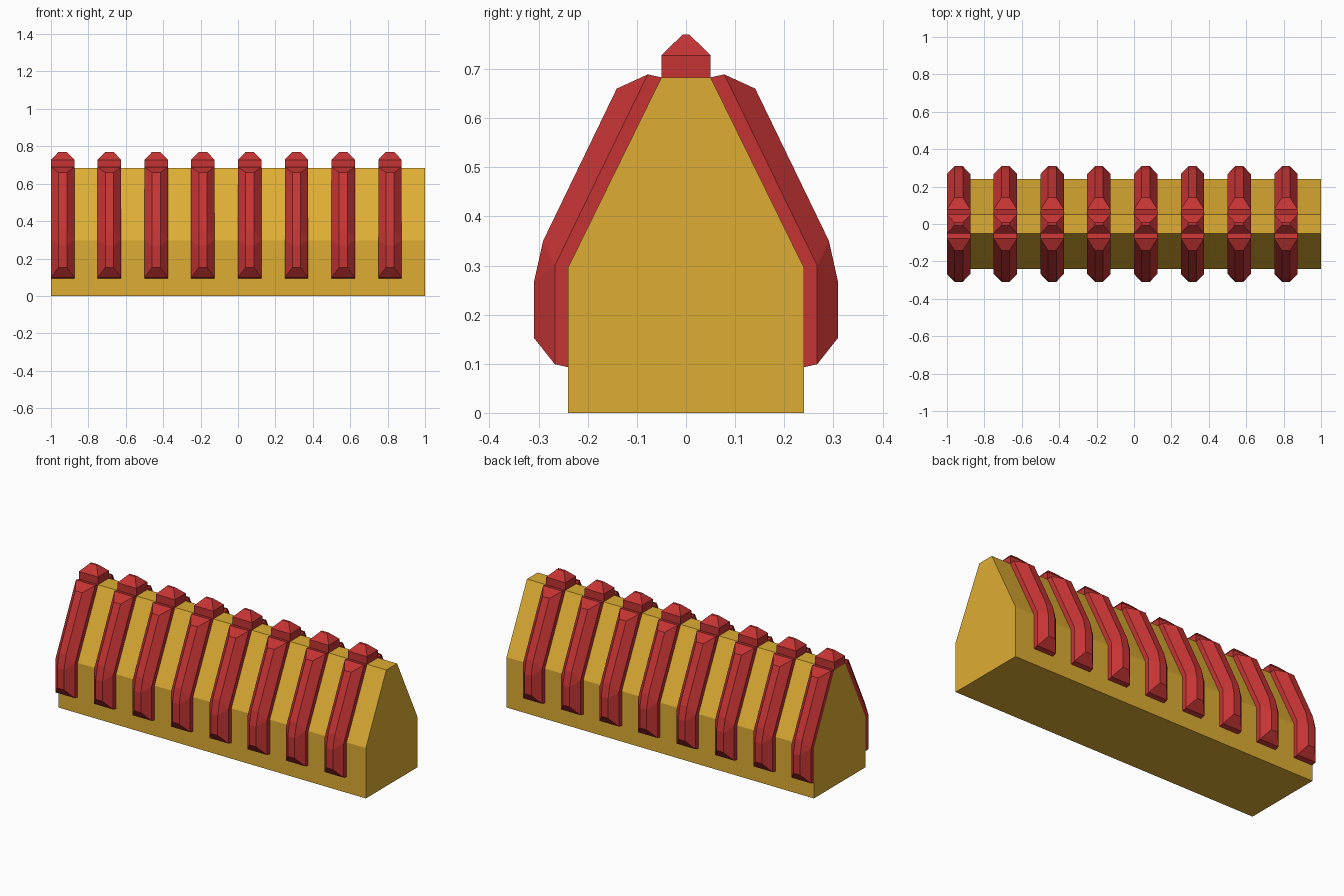
import bpy, bmesh

if "Cube" in bpy.data.objects:
    bpy.data.objects.remove(bpy.data.objects["Cube"])


def material(name, color):
    m = bpy.data.materials.new(name)
    m.diffuse_color = (*color, 1)
    m.use_nodes = True
    m.node_tree.nodes["Principled BSDF"].inputs["Base Color"].default_value = m.diffuse_color
    return m


gold = material("gold yellow", (0.73, 0.42, 0.033))
red = material("brick red", (0.56, 0.034, 0.034))


def make_object(name, bm, mat):
    bmesh.ops.recalc_face_normals(bm, faces=bm.faces)
    me = bpy.data.meshes.new(name)
    bm.to_mesh(me)
    bm.free()
    me.materials.append(mat)
    ob = bpy.data.objects.new(name, me)
    bpy.context.collection.objects.link(ob)
    return ob


def repeat(ob):
    # eight copies along the length
    a = ob.modifiers.new("row", 'ARRAY')
    a.count = 8
    a.use_relative_offset = False
    a.use_constant_offset = True
    a.constant_offset_displace = (0.25, 0, 0)


X0, HALF, STRIP = -0.9375, 0.0625, 0.022

# body: hall-shaped profile swept along x
bm = bmesh.new()
profile = [(-.24, 0), (.24, 0), (.24, .296), (.05, .683), (-.05, .683), (-.24, .296)]
face = bm.faces.new([bm.verts.new((-1, y, z)) for y, z in profile])
ext = bmesh.ops.extrude_face_region(bm, geom=[face])
bmesh.ops.translate(bm, vec=(2, 0, 0),
                    verts=[v for v in ext["geom"] if isinstance(v, bmesh.types.BMVert)])
make_object("body", bm, gold)

# side rib: wall line, full-width shoulder line and narrow raised strip
bm = bmesh.new()


def line(points, half):
    return [[bm.verts.new((X0 + s * half, y, z)) for y, z in points] for s in (-1, 1)]


wall = line([(.24, .093), (.24, .296), (.05, .683)], HALF)
shoulder = line([(.267, .099), (.267, .30), (.078, .689)], HALF)
strip = line([(.309, .152), (.309, .269), (.291, .35), (.141, .66)], STRIP)
for s in (0, 1):
    w, h, t = wall[s], shoulder[s], strip[s]
    for i in (0, 1):
        bm.faces.new((w[i], w[i + 1], h[i + 1], h[i]))
    bm.faces.new((h[0], h[1], t[1], t[0]))
    bm.faces.new((h[1], t[2], t[1]))
    bm.faces.new((h[1], h[2], t[3], t[2]))
for l, r in (wall, strip):
    for i in range(len(l) - 1):
        bm.faces.new((l[i], l[i + 1], r[i + 1], r[i]))
for i in (0, -1):
    for a, b in ((wall, shoulder), (shoulder, strip)):
        bm.faces.new((a[0][i], a[1][i], b[1][i], b[0][i]))
rib = make_object("side_ribs", bm, red)
mir = rib.modifiers.new("both sides", 'MIRROR')
mir.use_axis = (False, True, False)
repeat(rib)

# ridge cap: small block with a tapered top
bm = bmesh.new()
rings = []
for hx, hy, z in ((HALF, .05, .683), (HALF, .05, .728), (STRIP, .007, .77)):
    rings.append([bm.verts.new((X0 + sx * hx, sy * hy, z))
                  for sx, sy in ((-1, -1), (1, -1), (1, 1), (-1, 1))])
for a, b in zip(rings, rings[1:]):
    for i in range(4):
        j = (i + 1) % 4
        bm.faces.new((a[i], a[j], b[j], b[i]))
bm.faces.new(rings[0])
bm.faces.new(rings[-1])
repeat(make_object("ridge_caps", bm, red))
